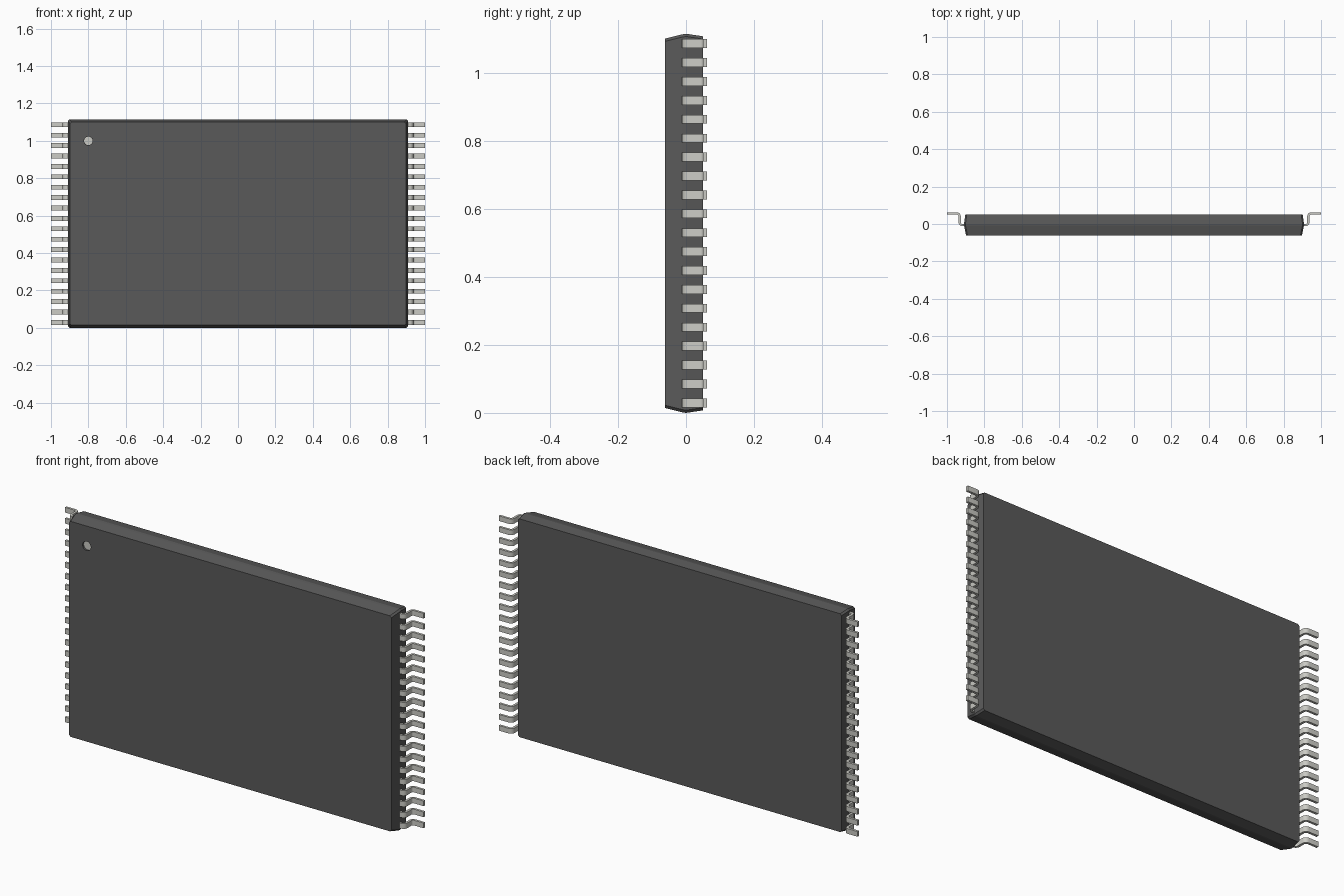
import bpy, bmesh, math

if "Cube" in bpy.data.objects:
    bpy.data.objects.remove(bpy.data.objects["Cube"])

MID_Z = 0.5575


def material(name, rgb):
    m = bpy.data.materials.new(name)
    m.diffuse_color = (*rgb, 1)
    m.use_nodes = True
    m.node_tree.nodes["Principled BSDF"].inputs["Base Color"].default_value = m.diffuse_color
    return m


def make_object(name, bm, mat=None):
    bmesh.ops.recalc_face_normals(bm, faces=bm.faces[:])
    mesh = bpy.data.meshes.new(name)
    bm.to_mesh(mesh)
    bm.free()
    if mat:
        mesh.materials.append(mat)
    ob = bpy.data.objects.new(name, mesh)
    bpy.context.collection.objects.link(ob)
    return ob


def section(hx, hz, c=0.008):
    """Rectangle outline with small chamfered corners."""
    return [(hx, -hz + c), (hx, hz - c), (hx - c, hz), (-hx + c, hz),
            (-hx, hz - c), (-hx, -hz + c), (-hx + c, -hz), (hx - c, -hz)]


def disc(name, y, depth, r, mat=None):
    bm = bmesh.new()
    bmesh.ops.create_cone(bm, cap_ends=True, segments=32, radius1=r, radius2=r, depth=depth)
    ob = make_object(name, bm, mat)
    ob.location = (-0.8, y, 1.0)
    ob.rotation_euler.x = math.pi / 2
    return ob


plastic = material("dark_plastic", (0.1, 0.1, 0.1))
metal = material("pin_metal", (0.6, 0.6, 0.56))

# Package body: tapers from the parting ridge towards both faces
bm = bmesh.new()
rings = []
for y, hx, hz in [(-0.062, 0.898, 0.543), (-0.012, 0.908, 0.5555),
                  (0.0, 0.909, MID_Z), (0.05, 0.902, 0.550)]:
    rings.append([bm.verts.new((x, y, z + MID_Z)) for x, z in section(hx, hz)])
for a, b in zip(rings, rings[1:]):
    for i in range(8):
        j = (i + 1) % 8
        bm.faces.new((a[i], a[j], b[j], b[i]))
bm.faces.new(rings[0])
bm.faces.new(rings[-1])
body = make_object("package_body", bm, plastic)

# Recessed pin-one marker
cutter = disc("marker_cutter", -0.062, 0.02, 0.023)
cutter.hide_render = True
cutter.hide_set(True)
cut = body.modifiers.new("marker_recess", 'BOOLEAN')
cut.operation = 'DIFFERENCE'
cut.object = cutter
cut.solver = 'EXACT'
disc("pin_one_marker", -0.052, 0.003, 0.0228, metal)


# Gull-wing lead: S-shaped strip, arrayed up the side and mirrored
def lead_side(off):
    pts = [(0.89, -0.006 + off)]
    for i in range(7):
        a = math.radians(-90 + 15 * i)
        r = 0.015 - off
        pts.append((0.917 + r * math.cos(a), 0.009 + r * math.sin(a)))
    for i in range(7):
        a = math.radians(180 - 15 * i)
        r = 0.015 + off
        pts.append((0.947 + r * math.cos(a), 0.041 + r * math.sin(a)))
    return pts + [(1.0, 0.056 + off)]


bm = bmesh.new()
outline = lead_side(0.006) + lead_side(-0.006)[::-1]
z0, z1, pitch = 0.0165, 0.0425, 0.0556
low = [bm.verts.new((x, y, z0)) for x, y in outline]
high = [bm.verts.new((x, y, z1)) for x, y in outline]
n = len(outline)
h = n // 2
for ring in (low, high):
    for i in range(h - 1):
        bm.faces.new((ring[i], ring[i + 1], ring[n - 2 - i], ring[n - 1 - i]))
for i in range(n):
    j = (i + 1) % n
    bm.faces.new((low[i], low[j], high[j], high[i]))
leads = make_object("leads", bm, metal)
arr = leads.modifiers.new("row", 'ARRAY')
arr.count = 20
arr.use_relative_offset = False
arr.use_constant_offset = True
arr.constant_offset_displace = (0, 0, pitch)
leads.modifiers.new("both_sides", 'MIRROR').use_axis = (True, False, False)

bpy.context.view_layer.objects.active = leads
leads.select_set(True)
bpy.ops.object.shade_smooth_by_angle(angle=math.radians(30))
